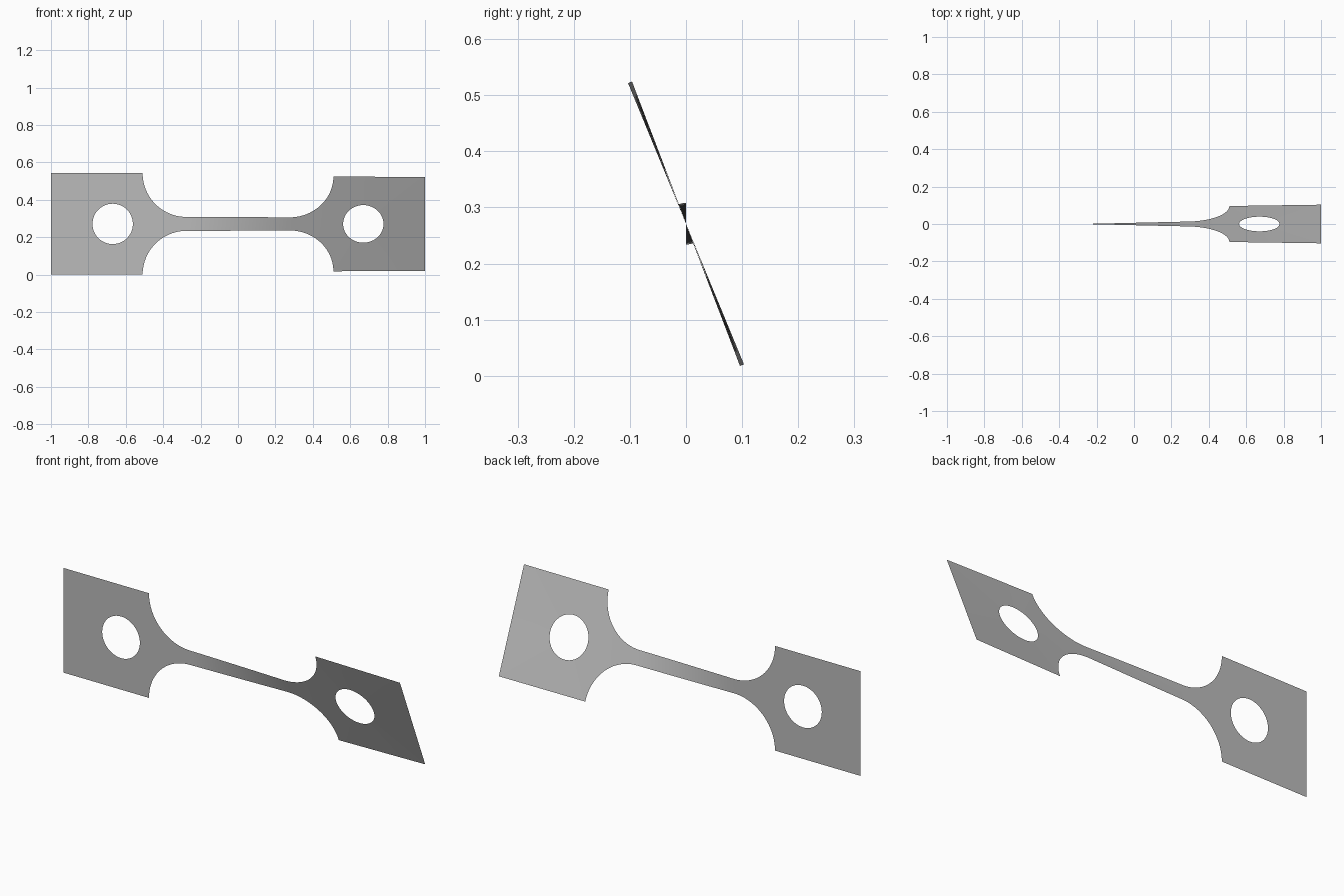
import bpy, bmesh
from math import sin, cos, pi, atan2, radians, sqrt

cube = bpy.data.objects.get("Cube")
if cube:
    bpy.data.objects.remove(cube)

MID = 0.271          # height of the long axis
HALF = 0.271         # half height of the end tabs
NECK = 0.037         # half height of the shank
SHOULDER, SHANK = 0.51, 0.275
HOLE_X, HOLE_R = 0.67, 0.108

steel = bpy.data.materials.new("plain grey")
steel.use_nodes = True
grey = (0.5, 0.5, 0.5, 1)
steel.diffuse_color = grey
steel.node_tree.nodes["Principled BSDF"].inputs["Base Color"].default_value = grey


def twist(x):
    """Angle of the sheet about its long axis."""
    if x < SHANK:
        return radians(20) * max(0, (x + SHANK) / (2 * SHANK))
    return radians(20 + 2.4 * (x - SHANK) / (1 - SHANK))


def half_height(x):
    """Straight shank running into quarter-round fillets."""
    t = min(1, max(0, (abs(x) - SHANK) / (SHOULDER - SHANK)))
    return HALF - (HALF - NECK) * sqrt(1 - t * t)


def point(bm, x, h):
    a = twist(x)
    return bm.verts.new((x, -h * sin(a), MID + h * cos(a)))


bm = bmesh.new()

# Shank and fillets: one strip, closer columns near the shoulders
fillet = [SHANK + (SHOULDER - SHANK) * sin(i * pi / 40) for i in range(21)]
straight = [SHANK * (i / 12 - 1) for i in range(1, 24)]
columns = [-x for x in reversed(fillet)] + straight + fillet
rows = [[point(bm, x, half_height(x) * k) for k in (-1, 0, 1)] for x in columns]
for a, b in zip(rows, rows[1:]):
    for k in range(2):
        bm.faces.new((a[k], b[k], b[k + 1], a[k + 1]))

# End tabs: ring between the round hole and the rectangular rim
inner, outer = HOLE_X - SHOULDER, 1 - HOLE_X
corners = [atan2(h, w) % (2 * pi) for w in (-inner, outer) for h in (-HALF, HALF)]
angles = sorted([i * pi / 24 for i in range(48)] + corners)
for side in (-1, 1):
    hole, rim = [], []
    for a in angles:
        c, s = cos(a), sin(a)
        reach = min((outer if c > 0 else inner) / max(abs(c), 1e-6),
                    HALF / max(abs(s), 1e-6))
        hole.append(point(bm, side * (HOLE_X + HOLE_R * c), HOLE_R * s))
        rim.append(point(bm, side * (HOLE_X + reach * c), reach * s))
    for i in range(len(angles)):
        j = (i + 1) % len(angles)
        quad = (hole[i], rim[i], rim[j], hole[j])
        bm.faces.new(quad if side > 0 else quad[::-1])

bmesh.ops.remove_doubles(bm, verts=bm.verts, dist=0.0001)
for f in bm.faces:
    f.smooth = True
mesh = bpy.data.meshes.new("twisted_plate")
bm.to_mesh(mesh)
bm.free()
mesh.materials.append(steel)
plate = bpy.data.objects.new("twisted_plate", mesh)
bpy.context.collection.objects.link(plate)
